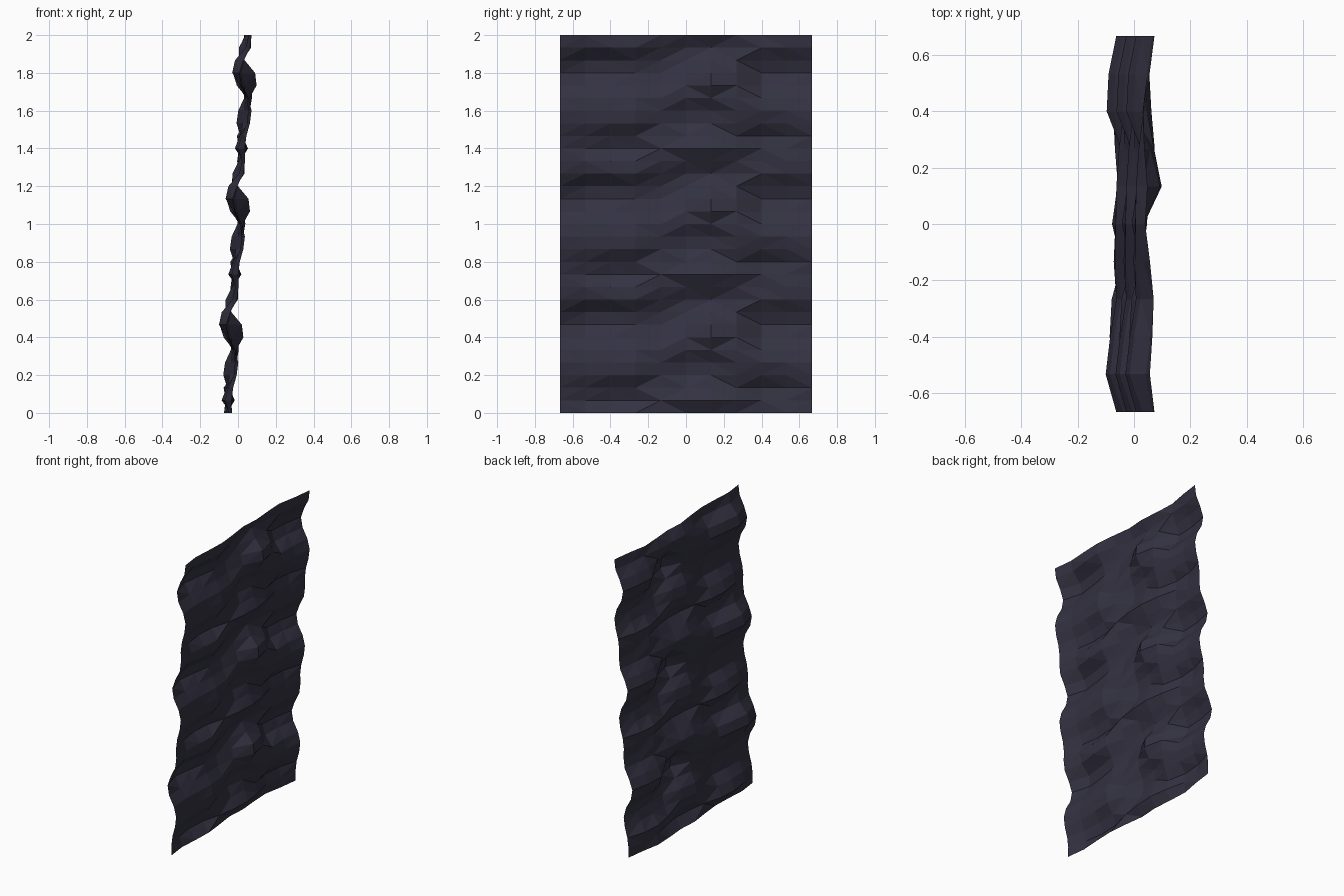
import bpy, bmesh

if "Cube" in bpy.data.objects:
    bpy.data.objects.remove(bpy.data.objects["Cube"])

W, T, N = 4 / 3, 2 / 3, 10          # wall width, tile height, cells per side
LEAN = 0.035                        # sideways drift of each tile

# Height of the tile's side seam, row by row
SEAM = [.02, .015, .02, .035, .04, .02, -.02, -.035, -.015, .015]

# Ledges and hollows: y, z, half width, half height, depth
BUMPS = [
    (.17, .43, .21, .14, .07),
    (-.53, .50, .28, .13, -.055),
    (.42, .47, .22, .15, -.055),
    (-.38, .08, .26, .10, -.045),
    (.42, .13, .24, .09, -.04),
    (.12, .07, .30, .09, .03),
    (-.24, .25, .24, .16, .02),
    (-.10, .47, .26, .12, -.03),
    (.00, .22, .24, .16, -.05),
    (-.28, .63, .24, .11, .025),
    (.05, .59, .36, .10, -.045),
    (.00, .00, .20, .09, -.015),
    (.37, .00, .20, .09, -.03),
    (.32, .27, .22, .14, .015),
]


def wrap(d, period):
    return abs((d + period / 2) % period - period / 2)


def height(i, j):
    y, z = (i % N) * W / N - W / 2, (j % N) * T / N
    edge = wrap(y + W / 2, W)
    x = SEAM[j % N] * max(0.4, 1 - edge / 0.3)
    fade = min(1, edge / 0.13)
    for by, bz, ry, rz, amp in BUMPS:
        a = max(0, 1 - wrap(y - by, W) / ry)
        b = max(0, 1 - wrap(z - bz, T) / rz)
        x += fade * amp * min(1, 1.5 * a) * min(1, 1.3 * b)
    return x


# One faceted rock tile, seamless on all sides
bm = bmesh.new()
grid = [[bm.verts.new((height(i, j) - 1.5 * LEAN + LEAN * j / N,
                       i * W / N - W / 2, j * T / N))
         for i in range(N + 1)] for j in range(N + 1)]
for j in range(N):
    for i in range(N):
        bm.faces.new((grid[j][i], grid[j][i + 1], grid[j + 1][i + 1], grid[j + 1][i]))
bmesh.ops.triangulate(bm, faces=bm.faces[:])
mesh = bpy.data.meshes.new("rock_wall")
bm.to_mesh(mesh)
bm.free()
wall = bpy.data.objects.new("rock_wall", mesh)
bpy.context.collection.objects.link(wall)

# Stack three tiles
arr = wall.modifiers.new("stack", 'ARRAY')
arr.count = 3
arr.use_relative_offset = False
arr.use_constant_offset = True
arr.constant_offset_displace = (LEAN, 0, T)
arr.use_merge_vertices = True
arr.merge_threshold = 0.001

# Dark slate colour
mat = bpy.data.materials.new("dark_slate")
mat.diffuse_color = (0.034, 0.032, 0.054, 1)
mat.use_nodes = True
mat.node_tree.nodes["Principled BSDF"].inputs["Base Color"].default_value = mat.diffuse_color
mesh.materials.append(mat)
